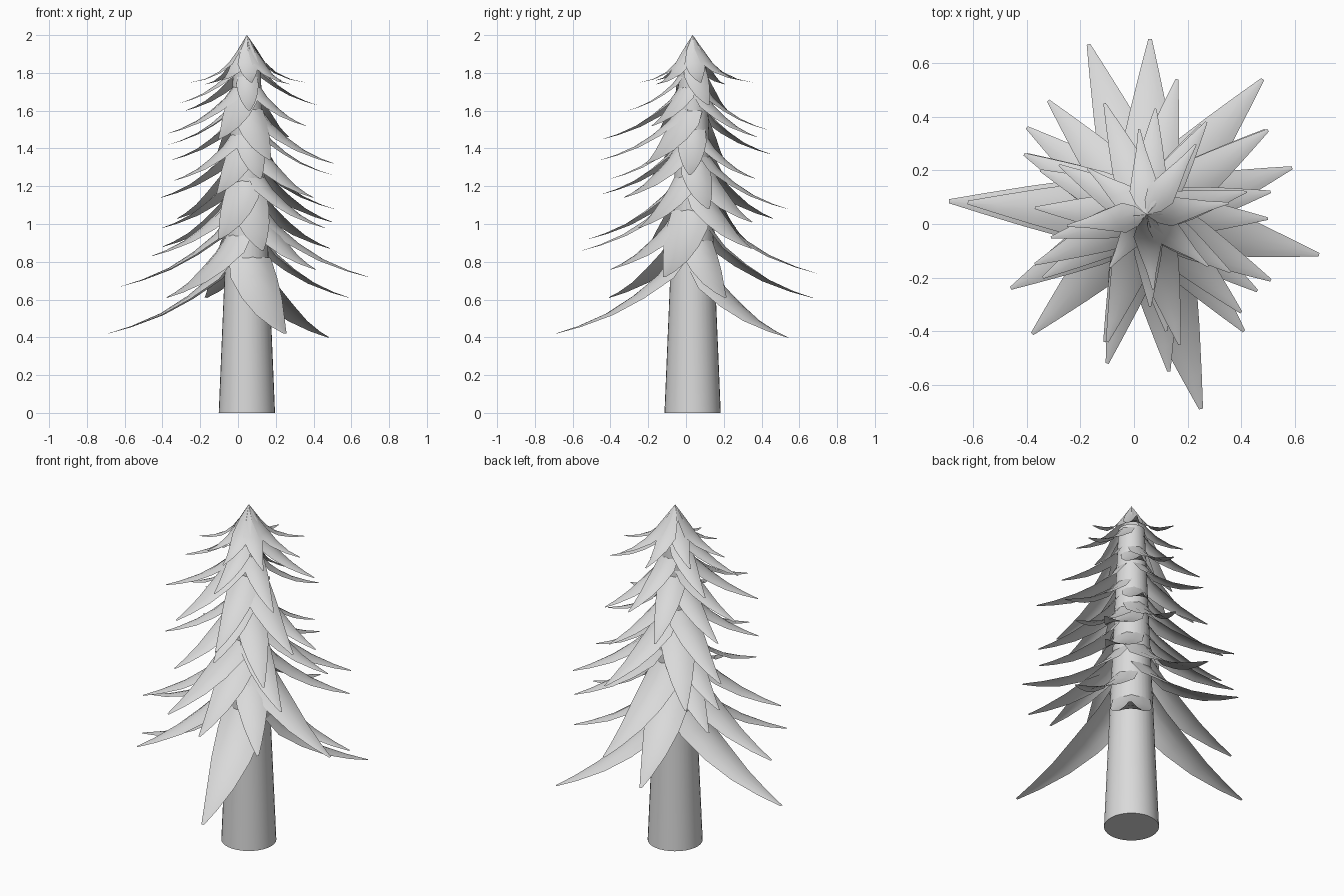
import bpy, bmesh, math
from mathutils import Vector

CX, CY = 0.047, 0.035          # trunk axis

grey = bpy.data.materials.new("plain_grey")
grey.diffuse_color = (0.7, 0.7, 0.7, 1)


def finish(bm, name, angle):
    me = bpy.data.meshes.new(name)
    bm.to_mesh(me)
    bm.free()
    me.materials.append(grey)
    ob = bpy.data.objects.new(name, me)
    bpy.context.collection.objects.link(ob)
    bpy.ops.object.select_all(action='DESELECT')
    ob.select_set(True)
    bpy.context.view_layer.objects.active = ob
    bpy.ops.object.shade_smooth_by_angle(angle=math.radians(angle))


def trunk_radius(z):
    return 0.149 - 0.042 * z


# Trunk, hidden under the crown at its upper end
bm = bmesh.new()
rings = []
for z, r in ((0, 0.149), (1.85, trunk_radius(1.85))):
    rings.append([bm.verts.new((CX + r * math.cos(a * math.tau / 32),
                                CY + r * math.sin(a * math.tau / 32), z)) for a in range(32)])
for i in range(32):
    j = (i + 1) % 32
    bm.faces.new((rings[0][i], rings[0][j], rings[1][j], rings[1][i]))
bm.faces.new(rings[0][::-1])
bm.faces.new(rings[1])
finish(bm, "trunk", 40)

# Profiles: fraction of reach, fraction of drop, half width, inward wrap, downward droop
BRANCH = ((0, 0, 0.9, 0.5, 0.05), (0.12, 0.24, 1.0, 0.4, 0.12), (0.32, 0.5, 0.86, 0.2, 0.15),
          (0.55, 0.73, 0.6, 0.1, 0.15), (0.8, 0.9, 0.3, 0, 0.15), (1, 1, 0.06, 0, 0.15))
CROWN = ((0, 0, 0.02, 0, 0), (0.15, 0.3, 0.6, 0.2, 0.1), (0.32, 0.58, 0.9, 0.2, 0.15),
         (0.5, 0.78, 0.65, 0.1, 0.15), (0.75, 0.93, 0.3, 0, 0.15), (1, 1, 0.06, 0, 0.15))


def leaf(bm, tip, profile, root_r, root_z, width):
    """Drooping blade with an arched cross-section, from the trunk to its tip."""
    out = Vector((tip[0] - CX, tip[1] - CY, 0))
    reach = out.length
    out.normalize()
    side = Vector((-out.y, out.x, 0))
    rows = []
    for f, d, w, wrap, droop in profile:
        r = root_r + (reach - root_r) * f
        z = root_z + (tip[2] - root_z) * d
        hw = width * w
        row = []
        for s in (-1, -0.6, 0, 0.6, 1):
            k = hw * s * s
            p = Vector((CX, CY, z - droop * k)) + out * (r - wrap * k) + side * hw * s
            row.append(bm.verts.new(p))
        rows.append(row)
    for a, b in zip(rows, rows[1:]):
        for i in range(4):
            bm.faces.new((a[i], b[i], b[i + 1], a[i + 1]))


# Branch tips, listed from the bottom tier upward
TIPS = (
    (-0.69, 0.085, 0.42), (0.25, -0.69, 0.42), (0.48, 0.54, 0.40),
    (0.59, 0.21, 0.61), (-0.17, 0.67, 0.61), (-0.38, -0.41, 0.61),
    (0.69, -0.115, 0.72), (0.06, 0.69, 0.74), (-0.62, 0.08, 0.67),
    (0.41, -0.40, 0.76), (0.13, -0.55, 0.86), (-0.46, -0.24, 0.83),
    (0.49, 0.35, 0.87), (-0.40, 0.36, 0.88), (-0.10, -0.52, 0.92),
    (0.46, -0.25, 0.98), (0.16, 0.54, 1.08), (-0.40, 0.26, 0.98),
    (0.50, 0.35, 1.01), (0.51, 0.12, 1.08), (-0.32, 0.46, 1.03),
    (0.40, -0.33, 1.14), (-0.41, 0.26, 1.14), (-0.11, -0.44, 1.16),
    (0.50, 0.02, 1.26), (-0.34, -0.20, 1.23), (0.12, -0.40, 1.24),
    (0.25, 0.37, 1.24), (0.51, -0.21, 1.32), (0.17, -0.45, 1.34),
    (-0.11, 0.45, 1.37), (-0.35, 0.20, 1.34), (-0.37, 0.06, 1.42),
    (-0.10, -0.44, 1.45), (0.27, 0.38, 1.46), (-0.37, -0.15, 1.48),
    (0.36, -0.18, 1.52), (0.08, 0.43, 1.5), (-0.28, 0.22, 1.6),
    (0.06, -0.31, 1.6), (0.42, 0.12, 1.63), (-0.31, -0.05, 1.64),
)
bm = bmesh.new()
for t in TIPS:
    reach = math.hypot(t[0] - CX, t[1] - CY)
    rz = t[2] + 0.54 * reach
    leaf(bm, t, BRANCH, trunk_radius(rz), rz, 0.17 * reach)
finish(bm, "branches", 50)

# Crown: blades that all start at the peak
bm = bmesh.new()
for ang, reach, z in ((8, 0.31, 1.75), (55, 0.32, 1.76), (95, 0.32, 1.75), (142, 0.28, 1.74),
                      (188, 0.30, 1.75), (235, 0.24, 1.76), (275, 0.28, 1.75), (320, 0.30, 1.74)):
    a = math.radians(ang)
    leaf(bm, (CX + reach * math.cos(a), CY + reach * math.sin(a), z), CROWN, 0.0, 2.0, 0.062)
finish(bm, "crown", 50)
